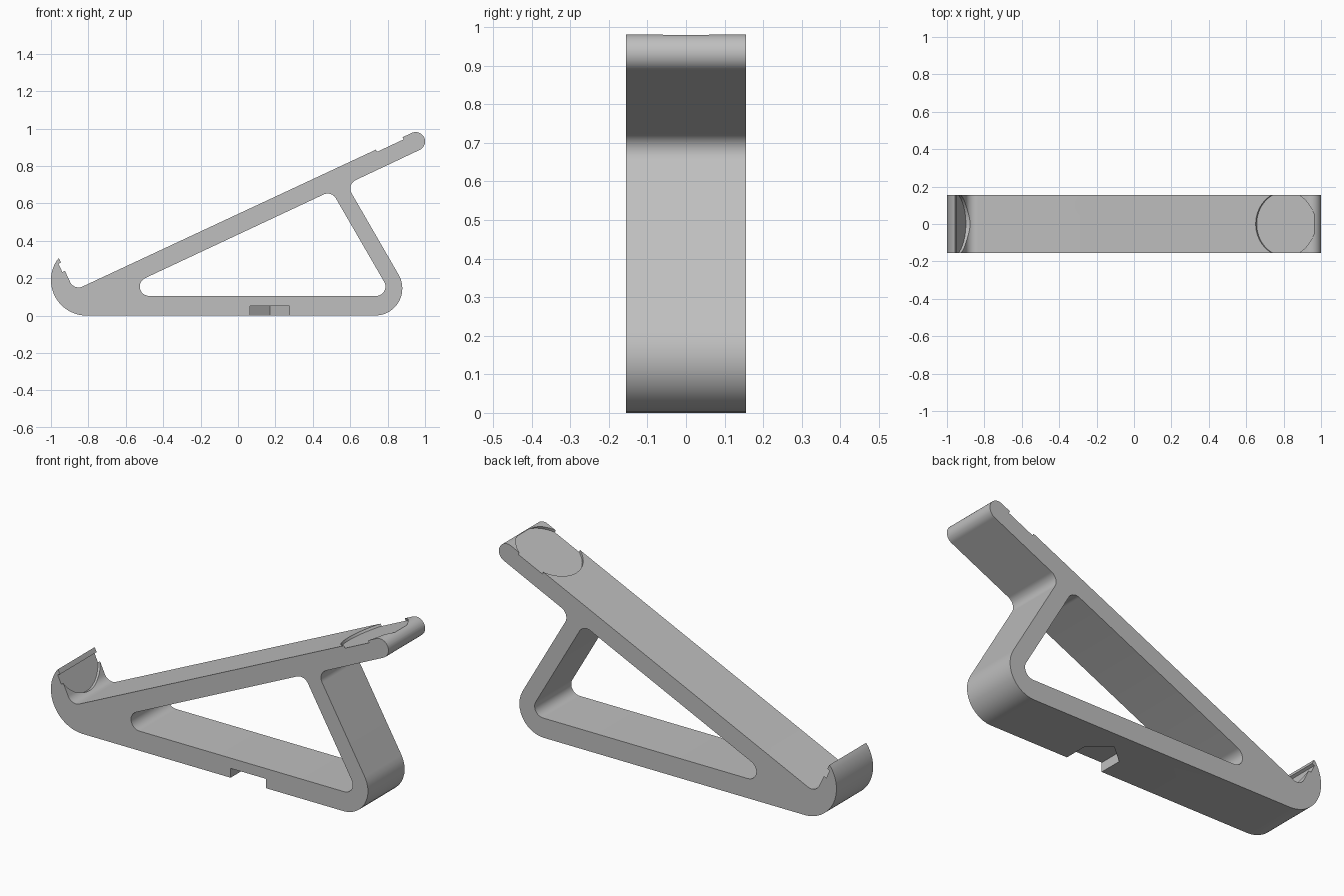
import bpy, bmesh, math
from mathutils import Vector

cube = bpy.data.objects.get("Cube")
if cube:
    bpy.data.objects.remove(cube, do_unlink=True)

HALF = 0.155                      # half width of the stand
TILT = math.atan(0.468)           # slope of the cradle
U = Vector((math.cos(TILT), 0, math.sin(TILT)))    # up the slope
N = Vector((-math.sin(TILT), 0, math.cos(TILT)))   # away from the slope
X, Y, Z = Vector((1, 0, 0)), Vector((0, 1, 0)), Vector((0, 0, 1))

grey = bpy.data.materials.new("matte_grey")
grey.use_nodes = True
grey.diffuse_color = (0.52, 0.52, 0.52, 1)
grey.node_tree.nodes["Principled BSDF"].inputs["Base Color"].default_value = grey.diffuse_color


def arc(cx, cy, r, start, end, steps):
    angles = [math.radians(start + (end - start) * i / steps) for i in range(steps + 1)]
    return [(cx + r * math.cos(a), cy + r * math.sin(a)) for a in angles]


def rounded(corners, steps=12):
    """Polygon of (x, y, radius) corners, with each corner filleted."""
    out = []
    for i, (x, y, r) in enumerate(corners):
        p = Vector((x, y))
        if r == 0:
            out.append((x, y))
            continue
        a = (Vector(corners[i - 1][:2]) - p).normalized()
        b = (Vector(corners[(i + 1) % len(corners)][:2]) - p).normalized()
        half = a.angle(b) / 2
        c = p + (a + b).normalized() * (r / math.sin(half))
        t = r / math.tan(half)
        va, vb = p + a * t - c, p + b * t - c
        sweep = va.angle_signed(vb)
        for k in range(steps + 1):
            ang = -sweep * k / steps
            co, si = math.cos(ang), math.sin(ang)
            out.append((c.x + va.x * co - va.y * si, c.y + va.x * si + va.y * co))
    return out


def prism(name, points, origin, ax, ay, depth):
    """Extrude a flat outline, drawn on the axes ax and ay, along depth."""
    bm = bmesh.new()
    face = bm.faces.new([bm.verts.new(origin + ax * a + ay * b) for a, b in points])
    new = bmesh.ops.extrude_face_region(bm, geom=[face])["geom"]
    bmesh.ops.translate(bm, vec=depth, verts=[g for g in new if isinstance(g, bmesh.types.BMVert)])
    bmesh.ops.recalc_face_normals(bm, faces=bm.faces)
    mesh = bpy.data.meshes.new(name)
    bm.to_mesh(mesh)
    bm.free()
    obj = bpy.data.objects.new(name, mesh)
    bpy.context.collection.objects.link(obj)
    mesh.materials.append(grey)
    return obj


def cut(target, cutter):
    mod = target.modifiers.new(cutter.name, "BOOLEAN")
    mod.operation, mod.solver, mod.object = "DIFFERENCE", "EXACT", cutter
    cutter.hide_render = True
    bpy.context.view_layer.objects.active = target
    bpy.ops.object.modifier_apply(modifier=mod.name)
    bpy.data.objects.remove(cutter, do_unlink=True)


# Side outline: foot, rear leg, rounded head, sloped cradle, curved lip
head = Vector((0.95, 0, 0.931))
head_low = head + 0.05 * (U - N)
head_top = head + 0.05 * (U + N)
lip_foot = Vector((-0.8765, 0, 0.134))
outline = rounded([
    (0.985, 0, 0.145),
    (0.58, 0.701, 0.05),
    (head_low.x, head_low.z, 0.0499),
    (head_top.x, head_top.z, 0.0499),
    (lip_foot.x, lip_foot.z, 0.05),
    (-0.951, 0.294, 0),
    (-0.958, 0.307, 0),
] + [(x, z, 0) for x, z in arc(-0.81, 0.19, 0.19, 146, 270, 24)])
stand = prism("stand", outline, -HALF * Y, X, Z, 2 * HALF * Y)

# Triangular window through the sides
window = rounded([(-0.70, 0.105, 0.05), (0.825, 0.105, 0.05), (0.50, 0.667, 0.05)])
cut(stand, prism("window_cutter", window, -0.3 * Y, X, Z, 0.6 * Y))

# Round pad recess near the head
pad = Vector((0.8075, 0, 0.544 + 0.468 * 0.8075)) - 0.015 * N
cut(stand, prism("pad_cutter", arc(0, 0, 0.174, 0, 356.25, 95), pad, U, Y, 0.1 * N))

# Half-round recess in the lip, stopping below its rim
half_round = [(y, min(v, -0.03)) for y, v in arc(0, 0, 0.174, 190, 350, 48)]
cut(stand, prism("lip_cutter", half_round, lip_foot + 0.195 * N - 0.015 * U, Y, N, 0.08 * U))

# Pointed slot under the foot, open at the front
slot = [(0.065, -0.3), (0.275, -0.3), (0.275, -0.03), (0.17, 0.06), (0.065, -0.03)]
cut(stand, prism("slot_cutter", slot, -0.1 * Z, X, Y, 0.15 * Z))

bpy.ops.object.select_all(action="DESELECT")
stand.select_set(True)
bpy.context.view_layer.objects.active = stand
bpy.ops.object.shade_smooth_by_angle(angle=math.radians(30))
